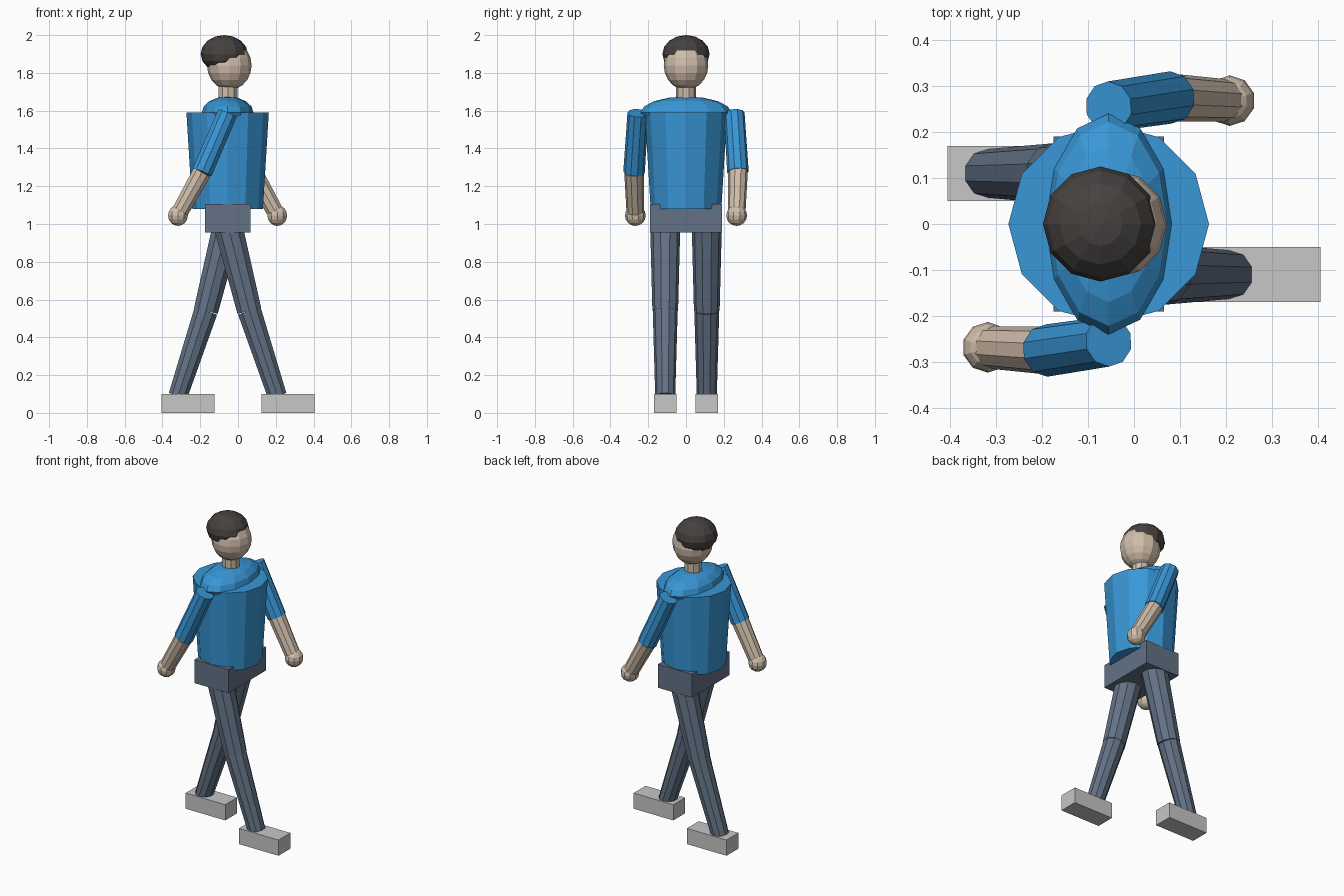
import bpy, bmesh, math
from mathutils import Vector, Matrix

if "Cube" in bpy.data.objects:
    bpy.data.objects.remove(bpy.data.objects["Cube"], do_unlink=True)

BODY_X = -0.055  # the stride is symmetric about this plane


def material(name, rgb):
    m = bpy.data.materials.new(name)
    m.use_nodes = True
    m.diffuse_color = (*rgb, 1)
    m.node_tree.nodes["Principled BSDF"].inputs["Base Color"].default_value = (*rgb, 1)
    return m


shirt_blue = material("shirt_blue", (0.04, 0.31, 0.68))
trouser_slate = material("trouser_slate", (0.125, 0.17, 0.24))
skin = material("skin", (0.63, 0.51, 0.40))
hair_brown = material("hair_brown", (0.06, 0.053, 0.05))
shoe_grey = material("shoe_grey", (0.57, 0.57, 0.57))


def finish(name, bm, mat):
    bmesh.ops.recalc_face_normals(bm, faces=bm.faces)
    mesh = bpy.data.meshes.new(name)
    bm.to_mesh(mesh)
    bm.free()
    mesh.materials.append(mat)
    obj = bpy.data.objects.new(name, mesh)
    bpy.context.collection.objects.link(obj)
    return obj


def tube(name, start, end, r1, r2, sides, mat):
    """Tapered prism between two points, with a corner ridge towards y."""
    start, end = Vector(start), Vector(end)
    axis = (end - start).normalized()
    u = Vector((0, 1, 0)).cross(axis).normalized()
    v = axis.cross(u)
    bm = bmesh.new()
    rings = []
    for centre, r in ((start, r1), (end, r2)):
        angles = [2 * math.pi * i / sides for i in range(sides)]
        rings.append([bm.verts.new(centre + r * (v * math.cos(a) + u * math.sin(a)))
                      for a in angles])
    for i in range(sides):
        j = (i + 1) % sides
        bm.faces.new((rings[0][i], rings[0][j], rings[1][j], rings[1][i]))
    for ring in rings:
        bm.faces.new(ring)
    return finish(name, bm, mat)


def ball(name, centre, radii, segments, rings, mat):
    bm = bmesh.new()
    bmesh.ops.create_uvsphere(bm, u_segments=segments, v_segments=rings, radius=1,
                              matrix=Matrix.Translation(centre) @ Matrix.Diagonal((*radii, 1)))
    return finish(name, bm, mat)


def box(name, centre, size, mat):
    bm = bmesh.new()
    bmesh.ops.create_cube(bm, size=1,
                          matrix=Matrix.Translation(centre) @ Matrix.Diagonal((*size, 1)))
    return finish(name, bm, mat)


# Torso, shoulders and hips
tube("torso", (BODY_X, 0, 1.08), (BODY_X, 0, 1.59), 0.187, 0.218, 12, shirt_blue)
ball("shoulders", (BODY_X, 0, 1.59), (0.137, 0.24, 0.085), 12, 8, shirt_blue)
box("hips", (BODY_X, 0, 1.03), (0.24, 0.38, 0.15), trouser_slate)

# Head
tube("neck", (-0.052, 0, 1.63), (-0.052, 0, 1.76), 0.053, 0.053, 10, skin)
ball("head", (-0.046, 0, 1.84), (0.118, 0.118, 0.13), 12, 10, skin)
ball("hair", (-0.073, 0, 1.90), (0.125, 0.125, 0.10), 12, 8, hair_brown)

# Limbs: each pair swings in opposite directions along x
for side, label in ((1, "far"), (-1, "near")):
    def at(dx, y, z):
        return (BODY_X + side * dx, side * y, z)

    elbow, wrist = at(0.135, 0.275, 1.275), at(0.263, 0.268, 1.045)
    tube(label + "_sleeve", at(0, 0.255, 1.587), elbow, 0.055, 0.057, 10, shirt_blue)
    tube(label + "_forearm", elbow, wrist, 0.052, 0.046, 10, skin)
    ball(label + "_hand", wrist, (0.055, 0.055, 0.055), 10, 8, skin)

    # The leg swings against the arm on the same side
    knee, ankle = at(-0.115, 0.11, 0.54), at(-0.263, 0.11, 0.09)
    tube(label + "_thigh", at(0, 0.11, 1.0), knee, 0.08, 0.068, 10, trouser_slate)
    tube(label + "_shin", knee, ankle, 0.066, 0.053, 10, trouser_slate)
    box(label + "_shoe", (-side * 0.265, side * 0.11, 0.05), (0.28, 0.12, 0.1), shoe_grey)
